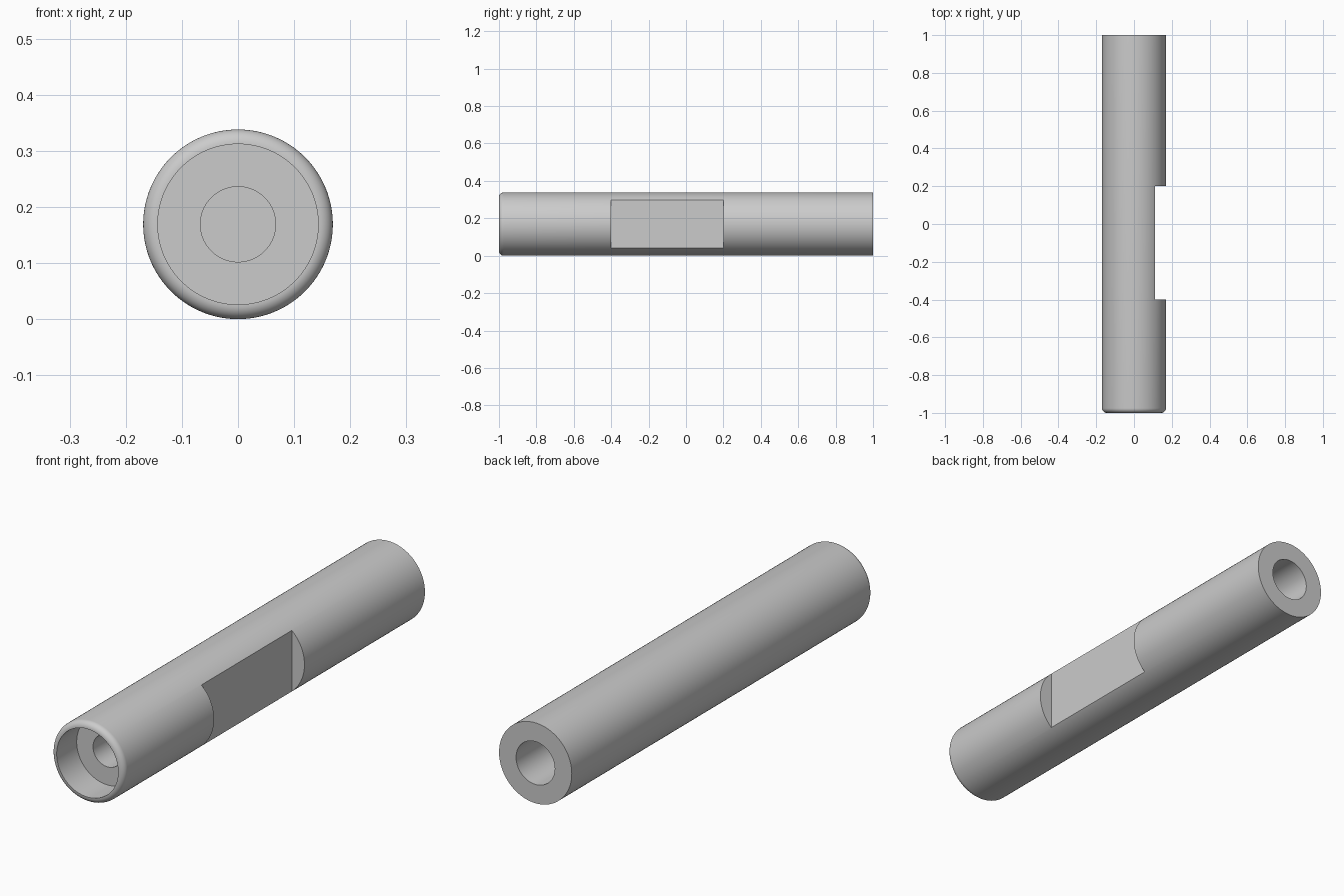
import bpy
import bmesh
import math
from mathutils import Matrix, Vector

old = bpy.data.objects.get("Cube")
if old:
    bpy.data.objects.remove(old, do_unlink=True)

RADIUS = 0.169
FILLET = 0.025
SEGMENTS = 128

steel = bpy.data.materials.new("plain_grey")
steel.use_nodes = True
grey = (0.6, 0.6, 0.6, 1.0)
steel.diffuse_color = grey
steel.node_tree.nodes["Principled BSDF"].inputs["Base Color"].default_value = grey


def make_object(name, bm):
    mesh = bpy.data.meshes.new(name)
    bm.to_mesh(mesh)
    bm.free()
    obj = bpy.data.objects.new(name, mesh)
    bpy.context.collection.objects.link(obj)
    mesh.materials.append(steel)
    return obj


def lathe(name, profile):
    """Spin (radius, y) points around the long axis."""
    bm = bmesh.new()
    verts = [bm.verts.new((r, y, RADIUS)) for r, y in profile]
    edges = [bm.edges.new(pair) for pair in zip(verts, verts[1:])]
    bmesh.ops.spin(bm, geom=verts + edges, cent=(0, 0, RADIUS), axis=(0, 1, 0),
                   angle=math.tau, steps=SEGMENTS, use_duplicate=False)
    bmesh.ops.remove_doubles(bm, verts=bm.verts, dist=1e-5)
    bmesh.ops.recalc_face_normals(bm, faces=bm.faces)
    return make_object(name, bm)


# Shaft: stepped front socket, rounded front rim, blind rear bore
front_socket = [(0, -0.40), (0.067, -0.40), (0.067, -0.867), (0.143, -0.867), (0.143, -1)]
rim = [(RADIUS - FILLET + FILLET * math.sin(a), -1 + FILLET - FILLET * math.cos(a))
       for a in (math.pi / 2 * i / 8 for i in range(9))]
rear_bore = [(RADIUS, 1), (0.09, 1), (0.09, 0.4), (0, 0.4)]
shaft = lathe("shaft", front_socket + rim + rear_bore)

# Wrench flat: a box cut into the left side
bm = bmesh.new()
bmesh.ops.create_cube(bm, size=1, matrix=Matrix.Translation(Vector((0.21, -0.1, RADIUS)))
                      @ Matrix.Diagonal((0.2, 0.6, 0.5, 1)))
cutter = make_object("flat_cutter", bm)
cutter.hide_render = True

bpy.ops.object.select_all(action="DESELECT")
shaft.select_set(True)
bpy.context.view_layer.objects.active = shaft
cut = shaft.modifiers.new("wrench_flat", "BOOLEAN")
cut.operation = "DIFFERENCE"
cut.solver = "EXACT"
cut.object = cutter
bpy.ops.object.modifier_apply(modifier=cut.name)
bpy.data.objects.remove(cutter, do_unlink=True)

bpy.ops.object.shade_smooth_by_angle(angle=math.radians(30))
